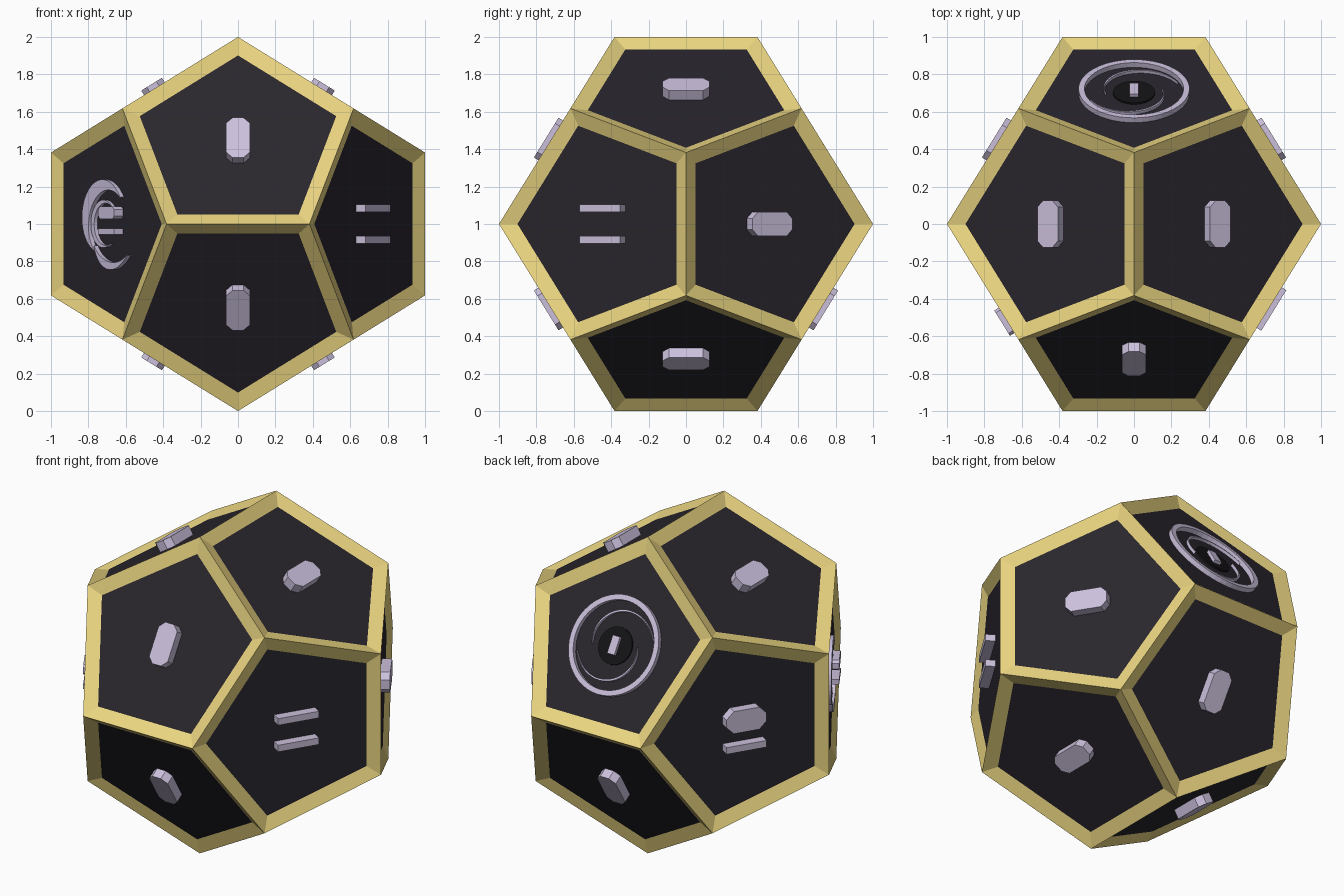
import bpy, bmesh
from math import cos, sin, radians, sqrt
from mathutils import Vector

if "Cube" in bpy.data.objects:
    bpy.data.objects.remove(bpy.data.objects["Cube"])

PHI = (1 + sqrt(5)) / 2
CENTRE = Vector((0, 0, 1))
RECESS = 0.03


def material(name, colour):
    m = bpy.data.materials.new(name)
    m.diffuse_color = (*colour, 1)
    m.use_nodes = True
    m.node_tree.nodes["Principled BSDF"].inputs["Base Color"].default_value = m.diffuse_color
    return m


gold = material("gold", (0.83, 0.67, 0.22))
dark = material("dark", (0.022, 0.019, 0.026))
black = material("black", (0.007, 0.007, 0.008))
lilac = material("lilac", (0.60, 0.53, 0.72))


def finish(bm, name, *mats):
    mesh = bpy.data.meshes.new(name)
    bm.to_mesh(mesh)
    bm.free()
    for m in mats:
        mesh.materials.append(m)
    obj = bpy.data.objects.new(name, mesh)
    bpy.context.collection.objects.link(obj)
    return obj


def cyclic(a, b):
    """All sign and cyclic variants of (0, a, b), with the zero axis index."""
    for zero in range(3):
        for sa in (1, -1):
            for sb in (1, -1):
                p = Vector((0, 0, 0))
                p[(zero + 1) % 3] = sa * a
                p[(zero + 2) % 3] = sb * b
                yield p, zero


# Body: dodecahedron with sloping gold rims and sunken dark panels
bm = bmesh.new()
for p, _ in cyclic(1 / PHI ** 2, 1):
    bm.verts.new(p + CENTRE)
for x in (-1, 1):
    for y in (-1, 1):
        for z in (-1, 1):
            bm.verts.new(Vector((x, y, z)) / PHI + CENTRE)
bmesh.ops.convex_hull(bm, input=bm.verts[:])
bmesh.ops.dissolve_limit(bm, angle_limit=0.02, verts=bm.verts[:], edges=bm.edges[:])
bmesh.ops.recalc_face_normals(bm, faces=bm.faces[:])
panels = bm.faces[:]
rim = bmesh.ops.inset_individual(bm, faces=panels, thickness=0.079,
                                 depth=-RECESS, use_even_offset=True)["faces"]
for f in bm.faces:
    f.material_index = 1
for f in rim:
    f.material_index = 0
finish(bm, "die_body", gold, dark)


def relief(name, normal, zero, polys, mat, low=-RECESS, high=0.028):
    """Raise flat 2D polygons from one face of the body."""
    n = normal.normalized()
    u = Vector((0, 0, 0))
    u[zero] = 1
    v = n.cross(u)
    inradius = 0.8507
    bm = bmesh.new()
    for poly in polys:
        bm.faces.new([bm.verts.new(CENTRE + n * (inradius + low) + u * a + v * b)
                      for a, b in poly])
    bmesh.ops.remove_doubles(bm, verts=bm.verts[:], dist=1e-5)
    new = bmesh.ops.extrude_face_region(bm, geom=bm.faces[:])["geom"]
    bmesh.ops.translate(bm, vec=n * (high - low),
                        verts=[g for g in new if isinstance(g, bmesh.types.BMVert)])
    bmesh.ops.recalc_face_normals(bm, faces=bm.faces[:])
    return finish(bm, name, mat)


def tablet(cu, cv, w, h, cut=0.0):
    """Rectangle outline, with corners cut off if asked."""
    a, b = w / 2, h / 2
    if not cut:
        pts = [(a, -b), (a, b), (-a, b), (-a, -b)]
    else:
        pts = [(a, -b + cut), (a, b - cut), (a - cut, b), (cut - a, b),
               (-a, b - cut), (-a, cut - b), (cut - a, -b), (a - cut, -b)]
    return [(cu + x, cv + y) for x, y in pts]


def arm(r0, r1, a0, a1, width, taper=True, steps=24):
    """Curved band as quads, spiralling from r0 to r1 and thinning at its ends."""
    rows = []
    for i in range(steps + 1):
        t = i / steps
        a, r = radians(a0 + (a1 - a0) * t), r0 + (r1 - r0) * t
        w = width * (max(sin(3.14159 * t), 0.06) if taper else 1) / 2
        rows.append([((r + s * w) * cos(a), (r + s * w) * sin(a)) for s in (-1, 1)])
    return [(p[0], p[1], q[1], q[0]) for p, q in zip(rows, rows[1:])]


# Raised marks on every face
for n, zero in cyclic(PHI, 1):
    # reorder so the larger component matches the face directions
    n = Vector((n.x, n.y, n.z))
    if zero == 0 and n.y > 0 and n.z > 0:
        # ringed face at the upper back
        relief("face_ring", n, zero, arm(0.281, 0.281, 0, 360, 0.032, False, 48), lilac, high=0.0)
        for k, start in enumerate((20, 200)):
            relief(f"thin_arc_{k}", n, zero, arm(0.25, 0.15, start, start + 170, 0.012),
                   lilac, high=-0.012)
        disc = [(0.112 * cos(radians(a)), 0.112 * sin(radians(a))) for a in range(0, 360, 12)]
        relief("centre_disc", n, zero, [disc], black, high=-0.02)
        relief("centre_bar", n, zero, [tablet(0, 0, 0.05, 0.11)], lilac, high=0.0)
    elif zero == 2 and n.x < 0 and n.y < 0:
        # swirl face at the front left
        relief("swirl_large", n, zero, arm(0.22, 0.17, -50, 145, 0.085), lilac, high=-0.005)
        relief("swirl_small", n, zero, arm(0.15, 0.29, 140, 235, 0.045), lilac, high=-0.005)
        relief("swirl_inner", n, zero, arm(0.12, 0.12, -40, 210, 0.035), lilac, high=-0.01)
        relief("swirl_bars", n, zero, [tablet(0.06, -0.08, 0.065, 0.16, 0.015),
                                       tablet(-0.04, -0.08, 0.03, 0.16)], lilac)
    elif zero == 2 and n.y < 0:
        # twin bars at the front right
        relief("twin_bars", n, zero, [tablet(s * 0.084, 0, 0.042, 0.255) for s in (-1, 1)], lilac)
    elif zero == 2 and n.x < 0:
        # wide and narrow bars at the back left
        relief("wide_and_narrow_bars", n, zero, [tablet(0.07, 0, 0.14, 0.25, 0.045),
                                                 tablet(-0.1, 0, 0.042, 0.25)], lilac)
    else:
        # plain tablets elsewhere; they lie lengthwise on the top and bottom pairs
        size = (0.25, 0.13) if zero == 1 else (0.13, 0.25)
        relief("face_tablet", n, zero, [tablet(0, 0, *size, 0.035)], lilac)
